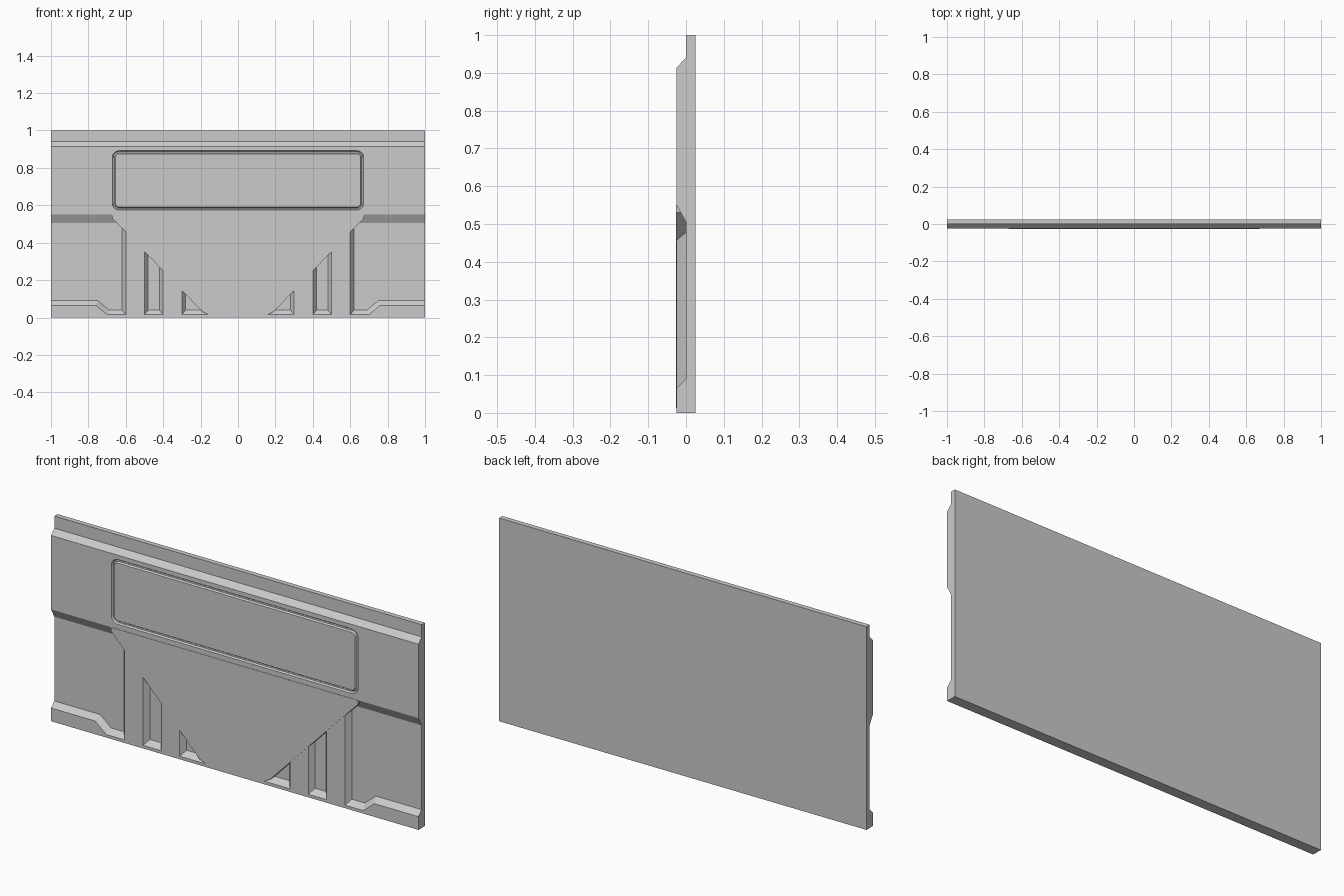
import bpy, bmesh, math

if "Cube" in bpy.data.objects:
    bpy.data.objects.remove(bpy.data.objects["Cube"])


def loft(name, loops, ring=False):
    """Join equal-length point loops into a closed solid."""
    bm = bmesh.new()
    rows = [[bm.verts.new(p) for p in loop] for loop in loops]
    n = len(rows[0])
    for i in range(len(rows) if ring else len(rows) - 1):
        a, b = rows[i], rows[(i + 1) % len(rows)]
        for j in range(n):
            k = (j + 1) % n
            bm.faces.new((a[j], a[k], b[k], b[j]))
    if not ring:
        bm.faces.new(rows[0])
        bm.faces.new(rows[-1])
    bmesh.ops.recalc_face_normals(bm, faces=bm.faces[:])
    mesh = bpy.data.meshes.new(name)
    bm.to_mesh(mesh)
    bm.free()
    obj = bpy.data.objects.new(name, mesh)
    bpy.context.collection.objects.link(obj)
    return obj


def combine(target, tool, operation):
    mod = target.modifiers.new(tool.name, 'BOOLEAN')
    mod.operation, mod.object, mod.solver = operation, tool, 'EXACT'
    bpy.context.view_layer.objects.active = target
    bpy.ops.object.modifier_apply(modifier=mod.name)
    bpy.data.objects.remove(tool)


FRONT, FLOOR, BACK = -0.025, 0.0, 0.025


def pit(name, rim, floor, side):
    """Slope-sided pocket, from its rim on the front face to its floor."""
    over = 0.2  # continue the slopes a little in front of the face
    outer = [(r[0] + (r[0] - f[0]) * over, r[1] + (r[1] - f[1]) * over)
             for r, f in zip(rim, floor)]
    return loft(name, [[(side * x, FRONT * (1 + over), z) for x, z in outer],
                       [(side * x, FLOOR, z) for x, z in floor]])


def rounded_loop(inset, y):
    """Rounded rectangle in the front plane."""
    w, z0, z1, r = 0.672 - inset, 0.574 + inset, 0.892 - inset, 0.036 - inset
    pts = []
    for cx, cz, start in ((w - r, z1 - r, 0), (r - w, z1 - r, 90),
                          (r - w, z0 + r, 180), (w - r, z0 + r, 270)):
        for i in range(6):
            a = math.radians(start + 18 * i)
            pts.append((cx + r * math.cos(a), y, cz + r * math.sin(a)))
    return pts


# wall panel with stepped top edge
profile = [(BACK, 0), (BACK, 1), (FLOOR, 1), (FLOOR, 0.94), (FRONT, 0.914), (FRONT, 0)]
panel = loft("wall_panel", [[(x, y, z) for y, z in profile] for x in (-1, 1)])

# recesses on both sides of the lower half
for side in (-1, 1):
    combine(panel, pit(
        "side_recess",
        [(1.1, 0.55), (0.6, 0.55), (0.6, 0.015), (0.70, 0.015), (0.76, 0.065), (1.1, 0.065)],
        [(1.1, 0.505), (0.62, 0.505), (0.62, 0.04), (0.69, 0.04), (0.75, 0.09), (1.1, 0.09)],
        side), 'DIFFERENCE')
    for name, x0, x1, top in (("tall_slot", 0.4, 0.5, 0.42), ("short_slot", 0.1, 0.3, 0.2)):
        combine(panel, pit(
            name,
            [(x0, 0.015), (x1, 0.015), (x1, top), (x0, top)],
            [(x0 + 0.02, 0.04), (x1 - 0.02, 0.04), (x1 - 0.02, top - 0.01), (x0 + 0.02, top - 0.01)],
            side), 'DIFFERENCE')

# groove framing the upper field
groove = loft("frame_groove", [rounded_loop(i, y) for i, y in (
    (-0.002, -0.028), (0.005, -0.017), (0.012, -0.017), (0.019, -0.028))], ring=True)
combine(panel, groove, 'DIFFERENCE')

# tapering centre plate that closes the tops of the slots
half = [(0.672, 0.55), (0.672, 0.53), (0.60, 0.457), (0.19, 0.03), (0.15, 0.013)]
outline = half + [(-x, z) for x, z in reversed(half)]
plate = loft("centre_plate", [[(x, y, z) for x, z in outline] for y in (-0.0268, 0.01)])
combine(panel, plate, 'UNION')
